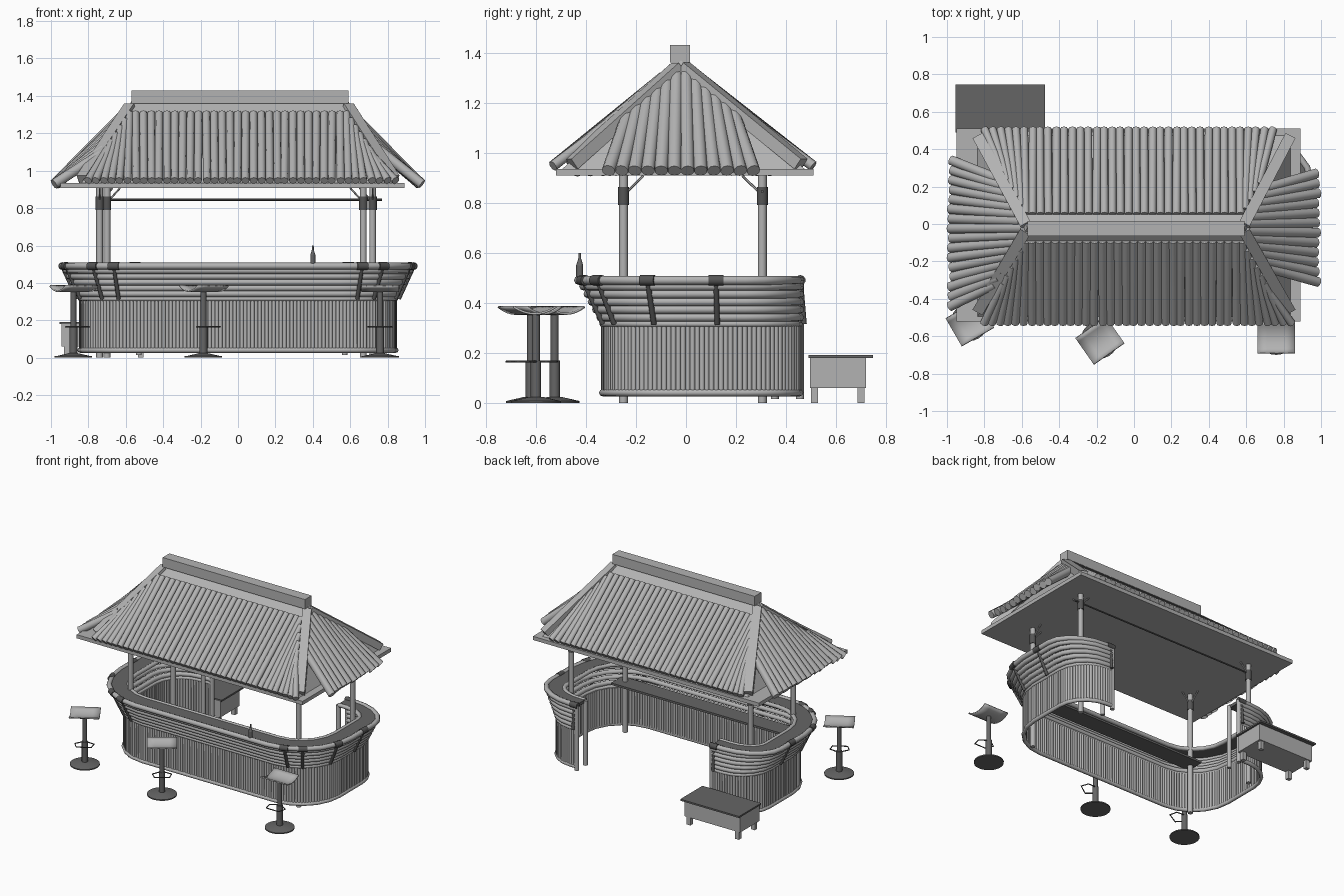
import bpy, bmesh, math, random
from mathutils import Vector, Matrix

random.seed(4)
cube = bpy.data.objects.get("Cube")
if cube:
    bpy.data.objects.remove(cube, do_unlink=True)


def material(name, v):
    m = bpy.data.materials.new(name)
    m.use_nodes = True
    m.diffuse_color = (v, v, v, 1)
    m.node_tree.nodes["Principled BSDF"].inputs["Base Color"].default_value = (v, v, v, 1)
    return m


LIGHT = material("light grey", 0.45)
DARK = material("dark grey", 0.13)
STRAP = material("charcoal", 0.09)


def place(name, mesh, mat, smooth=False):
    ob = bpy.data.objects.new(name, mesh)
    bpy.context.scene.collection.objects.link(ob)
    mesh.materials.clear()
    mesh.materials.append(mat)
    if smooth:
        bpy.ops.object.select_all(action="DESELECT")
        ob.select_set(True)
        bpy.context.view_layer.objects.active = ob
        bpy.ops.object.shade_smooth_by_angle(angle=math.radians(50))
    return ob


def finish(name, bm, mat, smooth=False):
    bmesh.ops.recalc_face_normals(bm, faces=bm.faces)
    mesh = bpy.data.meshes.new(name)
    bm.to_mesh(mesh)
    bm.free()
    return place(name, mesh, mat, smooth)


def add_rod(bm, a, b, r, r2=None, n=10):
    a, b = Vector(a), Vector(b)
    d = b - a
    m = Matrix.Translation((a + b) / 2) @ d.to_track_quat("Z", "Y").to_matrix().to_4x4()
    bmesh.ops.create_cone(bm, cap_ends=True, segments=n, radius1=r,
                          radius2=r if r2 is None else r2, depth=d.length, matrix=m)


def rods(name, items, r, mat, n=10):
    bm = bmesh.new()
    for a, b in items:
        add_rod(bm, a, b, r, n=n)
    return finish(name, bm, mat, True)


def box(name, x, y, z, mat):
    bm = bmesh.new()
    c = [(p[0] + p[1]) / 2 for p in (x, y, z)]
    s = [p[1] - p[0] for p in (x, y, z)]
    bmesh.ops.create_cube(bm, size=1, matrix=Matrix.Translation(c) @ Matrix.Diagonal((*s, 1)))
    return finish(name, bm, mat)


def pipe(name, pts, r, mat, cyclic=False):
    cu = bpy.data.curves.new(name, "CURVE")
    cu.dimensions = "3D"
    cu.bevel_depth, cu.bevel_resolution, cu.use_fill_caps = r, 2, True
    sp = cu.splines.new("POLY")
    sp.points.add(len(pts) - 1)
    for p, q in zip(sp.points, pts):
        p.co = (*q, 1)
    sp.use_cyclic_u = cyclic
    tmp = bpy.data.objects.new(name, cu)
    mesh = bpy.data.meshes.new_from_object(tmp)
    bpy.data.objects.remove(tmp)
    return place(name, mesh, mat, True)


# Counter outline: open at the back, rounded corners, offset outward by d
def plan(d, z, back=0.0):
    pts = [Vector((-0.53, 0.455 + back, z))]
    for sx, sy, start in ((-1, 1, 90), (-1, -1, 180), (1, -1, 270), (1, 1, 0)):
        r = 0.22 if sy > 0 else 0.3
        cx, cy = sx * (0.84 - r), 0.455 - r if sy > 0 else r - 0.33
        ry = r + back if sy > 0 else r + d
        for k in range(6):
            a = math.radians(start + 18 * k)
            pts.append(Vector((cx + (r + d) * math.cos(a), cy + ry * math.sin(a), z)))
    return pts + [Vector((0.57, 0.455 + back, z))]


# Vertical cane wall with rails
canes, step, carry = [], 0.019, 0.0
path = plan(0, 0.04)
for a, b in zip(path, path[1:]):
    length, t = (b - a).length, carry
    while t < length:
        p = a.lerp(b, t / length)
        canes.append((p, p + Vector((0, 0, 0.27))))
        t += step
    carry = t - length
rods("counter_cane_wall", canes, 0.0105, LIGHT, 8)
pipe("counter_base_rail", plan(0.004, 0.04), 0.014, LIGHT)
pipe("counter_middle_rail", plan(0.005, 0.315), 0.012, LIGHT)

# Flared horizontal slats
for i in range(5):
    pipe(f"counter_slat_{i + 1}", plan(0.012 + 0.017 * i, 0.342 + 0.031 * i), 0.017, LIGHT)

# Counter top ring and its two edge rails
bm = bmesh.new()
loops = [[bm.verts.new(p) for p in plan(d, z, b)]
         for d, z, b in ((0.1, 0.475, 0), (0.1, 0.497, 0), (-0.03, 0.497, -0.1), (-0.03, 0.475, -0.1))]
for la, lb in zip(loops, loops[1:] + loops[:1]):
    for k in range(len(la) - 1):
        bm.faces.new((la[k], la[k + 1], lb[k + 1], lb[k]))
for e in (0, -1):
    bm.faces.new([l[e] for l in loops])
finish("counter_top", bm, DARK)
top_rail = plan(0.1, 0.49)
pipe("counter_outer_rail", top_rail, 0.018, LIGHT)
pipe("counter_inner_rail", plan(-0.03, 0.49, -0.1), 0.015, LIGHT)
rods("counter_end_posts", [((x, y, 0.015), (x, y, 0.49)) for x in (-0.53, 0.57) for y in (0.355, 0.455)],
     0.016, LIGHT)

# Dark struts and straps at the corners
low, struts, straps = plan(0.018, 0.315), [], []
pairs = [(low[i], top_rail[i], top_rail[i + 1] - top_rail[i - 1]) for i in (8, 10, 11, 14, 15, 17)]
for sx in (-1, 1):
    pairs.append((Vector((sx * 0.86, 0.125, 0.315)), Vector((sx * 0.94, 0.12, 0.49)), Vector((0, 1, 0))))
for x in (-0.55, 0.59):
    pairs.append((Vector((x, 0.472, 0.315)), Vector((x, 0.457, 0.49)), Vector((1, 0, 0))))
for a, b, d in pairs:
    struts.append((a, b))
    d = d.normalized() * 0.03
    straps.append((b - d, b + d))
rods("counter_struts", struts, 0.011, STRAP)
rods("counter_straps", straps, 0.021, STRAP)

box("inner_shelf", (-0.73, 0.73), (-0.3, -0.17), (0.36, 0.375), DARK)

# Bottle on the counter
bm = bmesh.new()
for z0, z1, r0, r1 in ((0.497, 0.55, 0.014, 0.014), (0.55, 0.575, 0.014, 0.006), (0.575, 0.6, 0.006, 0.005)):
    add_rod(bm, (0.4, -0.425, z0), (0.4, -0.425, z1), r0, r1)
finish("bottle", bm, DARK, True)

# Roof posts, collars, braces and hanging rod
feet = [(-0.70, -0.25), (0.67, -0.25), (-0.74, 0.305), (0.72, 0.305)]
rods("roof_posts", [((x, y, 0), (x, y, 0.91)) for x, y in feet], 0.018, LIGHT, 12)
rods("post_collars", [((x, y, 0.79), (x, y, 0.862)) for x, y in feet], 0.022, STRAP, 12)
braces = []
for x, y in feet:
    sx, sy = math.copysign(0.07, x), math.copysign(0.08, y)
    braces += [((x, y, 0.83), (x - sx, y, 0.908)), ((x, y, 0.83), (x, y - sy, 0.908))]
rods("post_braces", braces, 0.005, LIGHT, 6)
rods("hanging_rod", [((-0.76, 0.305, 0.845), (0.77, 0.305, 0.845))], 0.006, DARK, 6)

# Roof slab, hipped core and ridge cap
box("roof_slab", (-0.95, 0.89), (-0.52, 0.51), (0.908, 0.935), LIGHT)
RIDGE_Y = -0.02
bm = bmesh.new()
base = [bm.verts.new(p + (0.93,)) for p in ((-0.84, -0.5), (0.84, -0.5), (0.84, 0.48), (-0.84, 0.48))]
r0, r1 = bm.verts.new((-0.57, RIDGE_Y, 1.37)), bm.verts.new((0.59, RIDGE_Y, 1.37))
for f in ((base[0], base[1], r1, r0), (base[2], base[3], r0, r1), (base[1], base[2], r1),
          (base[3], base[0], r0), base[::-1]):
    bm.faces.new(f)
finish("roof_core", bm, LIGHT)
box("roof_ridge_cap", (-0.57, 0.59), (-0.063, 0.015), (1.36, 1.43), LIGHT)

# Hip boards
bm = bmesh.new()
for sx in (-1, 1):
    for sy in (-1, 1):
        a = Vector((sx * 0.58 + 0.005, RIDGE_Y + sy * 0.01, 1.34))
        b = Vector((sx * 0.83, sy * 0.46, 0.955))
        d = (b - a).normalized()
        side = d.cross(Vector((0, 0, 1))).normalized()
        rot = Matrix((side, d, side.cross(d))).transposed().to_4x4()
        bmesh.ops.create_cube(bm, size=1, matrix=Matrix.Translation((a + b) / 2) @ rot
                              @ Matrix.Diagonal((0.06, (b - a).length, 0.05, 1)))
finish("roof_hip_boards", bm, LIGHT)


# Long roof slopes: canes from the eave up to the ridge or hip
def long_slope(name, sy, x0, x1, n):
    items = []
    for i in range(n):
        xb = x0 + (x1 - x0) * i / (n - 1)
        over = max(0, abs(xb) - 0.57)
        xt = math.copysign(min(abs(xb), 0.57) + 0.55 * over, xb)
        t = max(0.14, 0.55 * over / 0.26 + 0.1)
        top = (xt, RIDGE_Y + sy * 0.5 * t, 1.365 - 0.425 * t)
        items.append((top, (xb + random.uniform(-.004, .004), RIDGE_Y + sy * 0.52 + 0.008, 0.947)))
    rods(name, items, 0.0215, LIGHT, 8)


long_slope("roof_front_canes", -1, -0.8, 0.84, 40)
long_slope("roof_back_canes", 1, -0.8, 0.74, 37)


# Short roof slopes: canes kicked out past the slab
def short_slope(name, sx, y0, y1, n):
    items = []
    for i in range(n):
        yb = y0 + (y1 - y0) * i / (n - 1)
        yt = RIDGE_Y + 0.72 * (yb - RIDGE_Y)
        t = abs(yt - RIDGE_Y) / 0.48
        items.append(((sx * (0.585 + 0.25 * t), yt, 1.33 - 0.39 * t),
                      (sx * (0.978 + random.uniform(-.008, .006)), yb, 0.928)))
    rods(name, items, 0.027, LIGHT, 10)


short_slope("roof_right_canes", -1, -0.44, 0.34, 16)
short_slope("roof_left_canes", 1, -0.31, 0.27, 12)

# Bar stools: disc foot, post, foot loop and dished seat
for i, (x, y, deg) in enumerate(((-0.88, -0.525, 30), (-0.185, -0.62, 35), (0.76, -0.6, 0))):
    n = i + 1
    bm = bmesh.new()
    add_rod(bm, (x, y, 0), (x, y, 0.008), 0.1, n=24)
    add_rod(bm, (x, y, 0.008), (x, y, 0.024), 0.095, 0.025, n=24)
    add_rod(bm, (x, y, 0.02), (x, y, 0.17), 0.021, n=12)
    add_rod(bm, (x, y, 0.17), (x, y, 0.352), 0.016, n=12)
    finish(f"stool_{n}_stand", bm, DARK, True)
    rot = Matrix.Translation((x, y, 0)) @ Matrix.Rotation(math.radians(deg), 4, "Z")
    ring = [(-0.02, 0), (-0.065, -0.03), (-0.05, -0.085), (0.05, -0.085), (0.065, -0.03), (0.02, 0)]
    pipe(f"stool_{n}_foot_loop", [rot @ Vector((u, v, 0.165)) for u, v in ring], 0.004, STRAP, True)
    bm = bmesh.new()
    bmesh.ops.create_grid(bm, x_segments=4, y_segments=8, size=1)
    for v in bm.verts:
        s, t = v.co.x, v.co.y
        v.co = rot @ Vector((s * 0.1, t * 0.085 - 0.005, 0.356 + 0.028 * t * t))
    seat = finish(f"stool_{n}_seat", bm, LIGHT, True)
    mod = seat.modifiers.new("thickness", "SOLIDIFY")
    mod.thickness, mod.offset = 0.009, 0

# Low chest behind the counter
box("chest_body", (-0.945, -0.49), (0.495, 0.72), (0.06, 0.18), LIGHT)
box("chest_lid", (-0.955, -0.477), (0.49, 0.747), (0.18, 0.192), DARK)
for sx, x in (("right", -0.93), ("left", -0.535)):
    for sy, y in (("front", 0.5), ("back", 0.685)):
        box(f"chest_{sy}_{sx}_leg", (x, x + 0.03), (y, y + 0.028), (0, 0.06), LIGHT)
